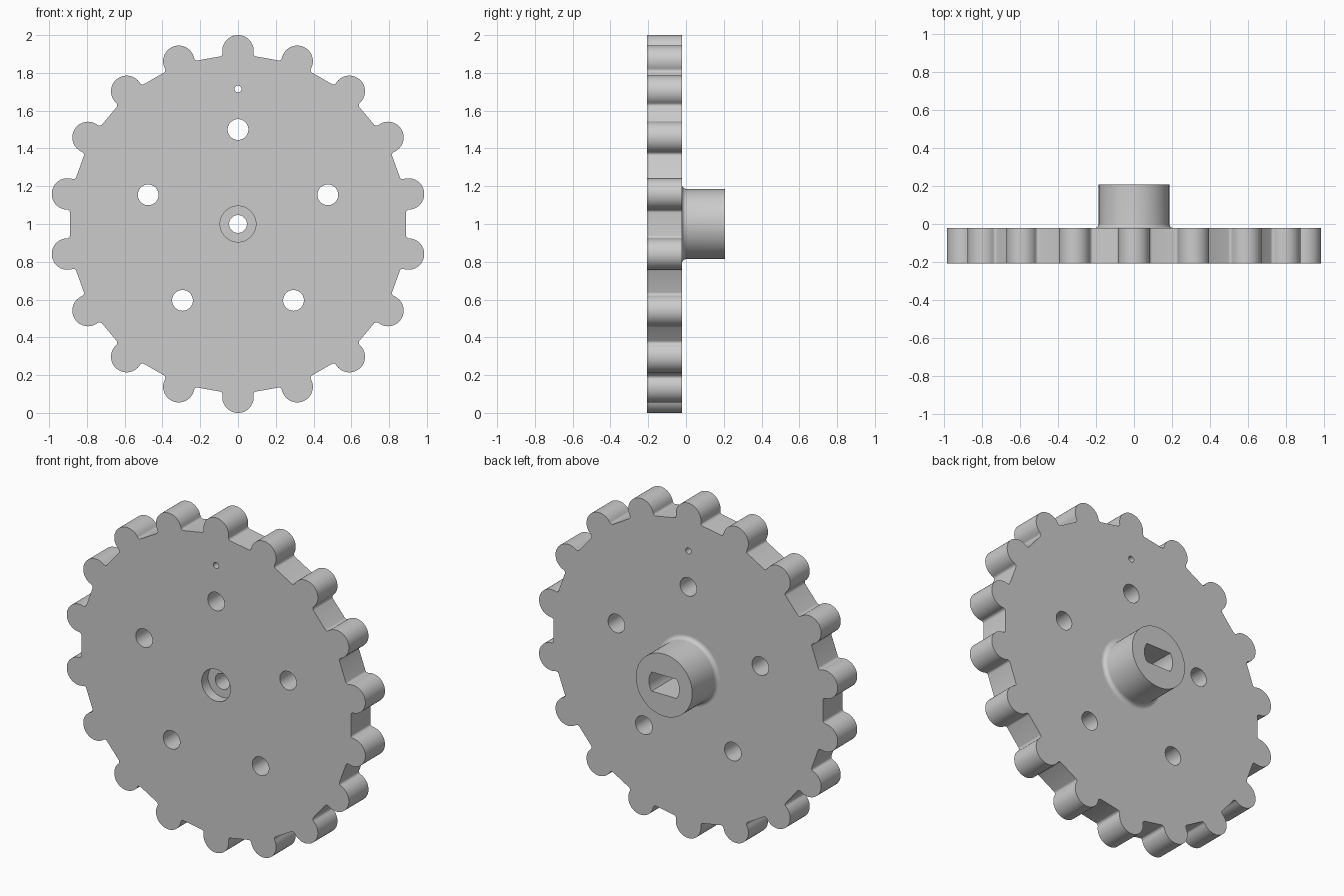
import bpy, bmesh, math
from math import sin, cos, pi, radians
from mathutils import Matrix, Vector

if "Cube" in bpy.data.objects:
    bpy.data.objects.remove(bpy.data.objects["Cube"], do_unlink=True)

FRONT, FACE, BACK = -0.207, -0.022, 0.207   # depth of wheel front, wheel back, hub end
TEETH, PITCH, TOOTH, FLAT, FILLET = 18, 0.917, 0.083, 0.89, 0.016
HUB, HUB_FILLET = 0.186, 0.024

grey = bpy.data.materials.new("plain grey")
grey.use_nodes = True
grey.diffuse_color = (0.6, 0.6, 0.6, 1)
grey.node_tree.nodes["Principled BSDF"].inputs["Base Color"].default_value = (0.6, 0.6, 0.6, 1)


def finish(bm, name):
    bmesh.ops.recalc_face_normals(bm, faces=bm.faces)
    mesh = bpy.data.meshes.new(name)
    bm.to_mesh(mesh)
    bm.free()
    mesh.materials.append(grey)
    obj = bpy.data.objects.new(name, mesh)
    bpy.context.collection.objects.link(obj)
    return obj


def prism(name, outline, y0, y1):
    """Extrude an (x, z) outline, centred on the axle, from y0 to y1."""
    bm = bmesh.new()
    face = bm.faces.new([bm.verts.new((x, y0, z + 1)) for x, z in outline])
    new = bmesh.ops.extrude_face_region(bm, geom=[face])["geom"]
    bmesh.ops.translate(bm, vec=(0, y1 - y0, 0),
                        verts=[v for v in new if isinstance(v, bmesh.types.BMVert)])
    return finish(bm, name)


def circle(r, cx=0, cz=0, n=48):
    return [(cx + r * cos(2 * pi * i / n), cz + r * sin(2 * pi * i / n)) for i in range(n)]


def arc(c, r, a0, a1, n):
    return [Vector((c[0] + r * cos(a0 + (a1 - a0) * i / n),
                    c[1] + r * sin(a0 + (a1 - a0) * i / n))) for i in range(n + 1)]


# One round tooth with a small root fillet on each side
half = pi / TEETH
normal, along = Vector((sin(half), cos(half))), Vector((cos(half), -sin(half)))
centre = Vector((0, PITCH))
rise = FLAT + FILLET - centre.dot(normal)
root = centre + normal * rise + along * math.sqrt((TOOTH + FILLET) ** 2 - rise ** 2)
to_root = root - centre
meet = math.atan2(to_root.y, to_root.x)
right = arc(root, FILLET, -pi / 2 - half, meet - pi, 6)[:-1] + arc(centre, TOOTH, meet, pi / 2, 16)
tooth = right + [Vector((-p.x, p.y)) for p in reversed(right[:-1])]

# Repeat the tooth around the rim; straight flats join neighbours
rim = []
for k in range(TEETH):
    turn = Matrix.Rotation(2 * pi * k / TEETH, 2)
    rim += [turn @ p for p in tooth]
wheel = prism("toothed_wheel", [tuple(p) for p in rim], FRONT, FACE)

# Hub, turned from a profile with a fillet at its base
profile = [(0, FACE)]
profile += [tuple(p) for p in arc((HUB + HUB_FILLET, FACE + HUB_FILLET), HUB_FILLET, 1.5 * pi, pi, 8)]
profile += [(HUB, BACK), (0, BACK)]
bm = bmesh.new()
verts = [bm.verts.new((r, y, 1)) for r, y in profile]
edges = [bm.edges.new(pair) for pair in zip(verts, verts[1:])]
bmesh.ops.spin(bm, geom=verts + edges, cent=(0, 0, 1), axis=(0, 1, 0), angle=2 * pi, steps=72)
bmesh.ops.remove_doubles(bm, verts=bm.verts, dist=0.0001)
hub = finish(bm, "hub")

# Cutters: bolt holes, locating hole, axle bore, counterbore and flat-sided shaft slot
cutters = []
for k in range(5):
    a = pi / 2 + 2 * pi * k / 5
    cutters.append(prism("bolt_hole_cutter", circle(0.055, 0.5 * cos(a), 0.5 * sin(a)), -0.5, 0.5))
cutters.append(prism("locating_hole_cutter", circle(0.018, 0, 0.715, 24), -0.5, 0.5))
bore = [prism("bore_cutter", circle(0.047), -0.5, 0.5),
        prism("counterbore_cutter", circle(0.095), -0.5, FRONT + 0.06)]
side = math.asin(0.57)
slot_outline = arc((0, 0), 0.1, -side, side, 12) + arc((0, 0), 0.1, pi - side, pi + side, 12)
bore.append(prism("shaft_slot_cutter", slot_outline, -0.05, 0.5))


def cut(obj, tools):
    for tool in tools:
        mod = obj.modifiers.new(tool.name, "BOOLEAN")
        mod.operation, mod.solver, mod.object = "DIFFERENCE", "EXACT", tool
    bpy.context.view_layer.update()
    mesh = bpy.data.meshes.new_from_object(obj.evaluated_get(bpy.context.evaluated_depsgraph_get()))
    obj.modifiers.clear()
    obj.data = mesh


cut(wheel, cutters + bore)
cut(hub, bore)
for tool in cutters + bore:
    bpy.data.objects.remove(tool, do_unlink=True)

# Smooth the round walls and keep the edges crisp
bpy.ops.object.select_all(action="DESELECT")
for obj in (wheel, hub):
    obj.select_set(True)
    bpy.context.view_layer.objects.active = obj
bpy.ops.object.shade_smooth_by_angle(angle=radians(30))
